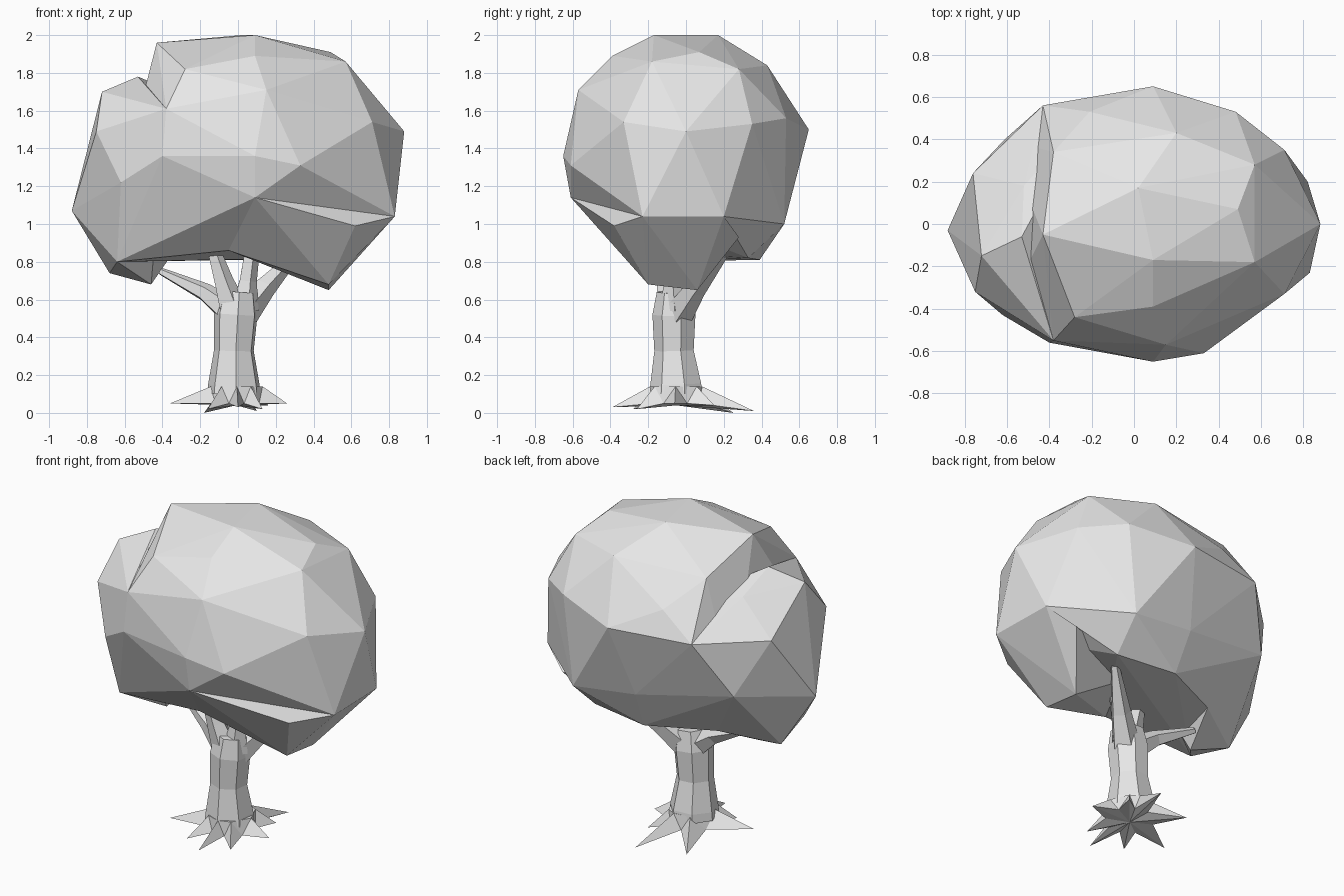
import bpy
import bmesh
import math
from mathutils import Vector

default_cube = bpy.data.objects.get("Cube")
if default_cube:
    bpy.data.objects.remove(default_cube, do_unlink=True)

# One plain material for the whole tree
grey = bpy.data.materials.new("plain light grey")
grey.use_nodes = True
colour = (0.8, 0.8, 0.8, 1)
grey.diffuse_color = colour
for node in grey.node_tree.nodes:
    if node.type == "BSDF_PRINCIPLED":
        node.inputs["Base Color"].default_value = colour


def finish(name, bm):
    """Turn a bmesh into a flat shaded object."""
    bmesh.ops.recalc_face_normals(bm, faces=bm.faces[:])
    mesh = bpy.data.meshes.new(name)
    bm.to_mesh(mesh)
    bm.free()
    mesh.materials.append(grey)
    obj = bpy.data.objects.new(name, mesh)
    bpy.context.collection.objects.link(obj)
    return obj


def foliage_lobe(name, corners):
    """Faceted clump of leaves wrapped around its corner points."""
    bm = bmesh.new()
    for corner in corners:
        bm.verts.new(corner)
    bmesh.ops.convex_hull(bm, input=bm.verts[:])
    loose = [v for v in bm.verts if not v.link_faces]
    bmesh.ops.delete(bm, geom=loose, context="VERTS")
    return finish(name, bm)


def limb(name, path, radii, sides, turn=0.0):
    """Tapered faceted tube along a rising path, without twist."""
    bm = bmesh.new()
    points = [Vector(p) for p in path]
    up = Vector((0, 0, 1))
    rings = []
    for i, (point, radius) in enumerate(zip(points, radii)):
        before = points[max(i - 1, 0)]
        after = points[min(i + 1, len(points) - 1)]
        frame = up.rotation_difference(after - before)
        ring = []
        for k in range(sides):
            angle = turn + math.tau * k / sides
            offset = Vector((math.cos(angle), math.sin(angle), 0)) * radius
            ring.append(bm.verts.new(point + frame @ offset))
        rings.append(ring)
    for low, high in zip(rings, rings[1:]):
        for k in range(sides):
            n = (k + 1) % sides
            bm.faces.new((low[k], low[n], high[n], high[k]))
    bm.faces.new(rings[0])
    bm.faces.new(rings[-1])
    return finish(name, bm)


def root_star(name, centre, tips):
    """Star of wedge shaped roots, each with a ridge up to the trunk."""
    bm = bmesh.new()
    middle = Vector(centre)
    flat = [(Vector(t) - middle).to_2d().normalized().to_3d() for t in tips]
    up = Vector((0, 0, 1))
    count = len(tips)
    ends = [bm.verts.new(t) for t in tips]
    ridges = [bm.verts.new(middle + d * .14 + up * .1) for d in flat]
    valleys = []
    for i in range(count):
        between = (flat[i] + flat[(i + 1) % count]).normalized()
        valleys.append(bm.verts.new(middle + between * .14 + up * .01))
    under = bm.verts.new(middle)
    for i in range(count):
        n = (i + 1) % count
        bm.faces.new((valleys[i - 1], ends[i], ridges[i]))
        bm.faces.new((ends[i], valleys[i], ridges[i]))
        bm.faces.new((ridges[i], valleys[i], ridges[n]))
        bm.faces.new((under, ends[i], valleys[i - 1]))
        bm.faces.new((under, valleys[i], ends[i]))
    bm.faces.new(ridges)
    return finish(name, bm)


# Shared corners where the foliage lobes meet
arch = (-.05, -.31, .86)
back_low = (.4, .33, .82)
front_chin = (.09, -.61, 1.14)
right_front = (.83, -.23, 1.04)
right_back = (.82, .2, 1.04)
left_cheek = (-.62, -.43, 1.22)
left_chin = (-.64, -.26, .8)
left_back = (-.61, .4, 1.16)
left_back_low = (-.37, .21, .81)
front_shoulder = (-.38, -.55, 1.61)
back_shoulder = (-.43, .56, 1.5)
back_crease = (-.21, .53, 1.65)

# Main crown
foliage_lobe("main_crown", [
    arch, back_low, front_chin, right_front, right_back, left_cheek,
    left_chin, left_back, left_back_low, front_shoulder, back_shoulder,
    back_crease,
    # top
    (.09, -.17, 2), (.02, .17, 2), (.49, .07, 1.91), (-.43, -.05, 1.96),
    (.57, -.18, 1.86), (.57, .28, 1.82), (.2, .43, 1.84), (-.38, .34, 1.82),
    # front
    (.09, -.39, 1.89), (-.28, -.44, 1.82), (.15, -.57, 1.71),
    (.09, -.65, 1.36), (-.4, -.56, 1.36), (.33, -.61, 1.31),
    # right side and back
    (.88, 0, 1.49), (.71, -.33, 1.54), (.71, .35, 1.53), (.48, .53, 1.56),
    (.09, .65, 1.5), (.42, .52, 1), (0, .5, 1.05), (.02, .39, .81),
])

# Drooping lobe under the right of the crown
foliage_lobe("drooping_lobe", [
    arch, front_chin, right_front, right_back, (.62, -.38, .99),
    (.66, .28, .93), (.48, -.2, .68), (.48, .06, .65), (.1, .1, .88),
])

# Side lobe bulging out beside the main crown
foliage_lobe("side_lobe", [
    left_cheek, left_chin, left_back, left_back_low, front_shoulder,
    back_shoulder, back_crease,
    (-.75, -.32, 1.49), (-.72, -.15, 1.7), (-.53, -.06, 1.78),
    (-.52, .18, 1.68), (-.8, .05, 1.33), (-.76, .24, 1.49),
    (-.88, -.03, 1.07), (-.68, .03, .74), (-.46, -.05, .68),
])

# Trunk, flared at the foot and under the branches
limb("trunk",
     [(-.02, -.05, .1), (-.02, -.05, .15), (-.02, -.06, .33),
      (-.01, -.06, .52), (0, -.06, .64)],
     [.145, .14, .108, .118, .095], 7, turn=.3)

# Branches reaching into the crown
limb("left_branch", [(-.03, -.06, .53), (-.18, -.03, .64), (-.41, .04, .75)],
     [.08, .05, .02], 5)
limb("front_left_branch", [(-.03, -.08, .55), (-.08, -.1, .7), (-.15, -.12, .92)],
     [.08, .055, .03], 5)
limb("middle_branch", [(.03, -.06, .55), (.05, -.07, .7), (.08, -.08, .92)],
     [.08, .05, .04], 5)
limb("right_branch", [(.03, -.04, .53), (.14, .05, .66), (.31, .2, .84)],
     [.085, .06, .025], 5)

# Roots spreading over the ground from the foot of the trunk
root_star("roots", (-.01, -.05, .04), [
    (.26, -.06, .05), (.16, .15, .04), (.1, .36, .01), (-.18, .25, 0),
    (-.36, -.16, .05), (-.16, -.28, .02), (0, -.39, .03), (.13, -.26, .02)])
